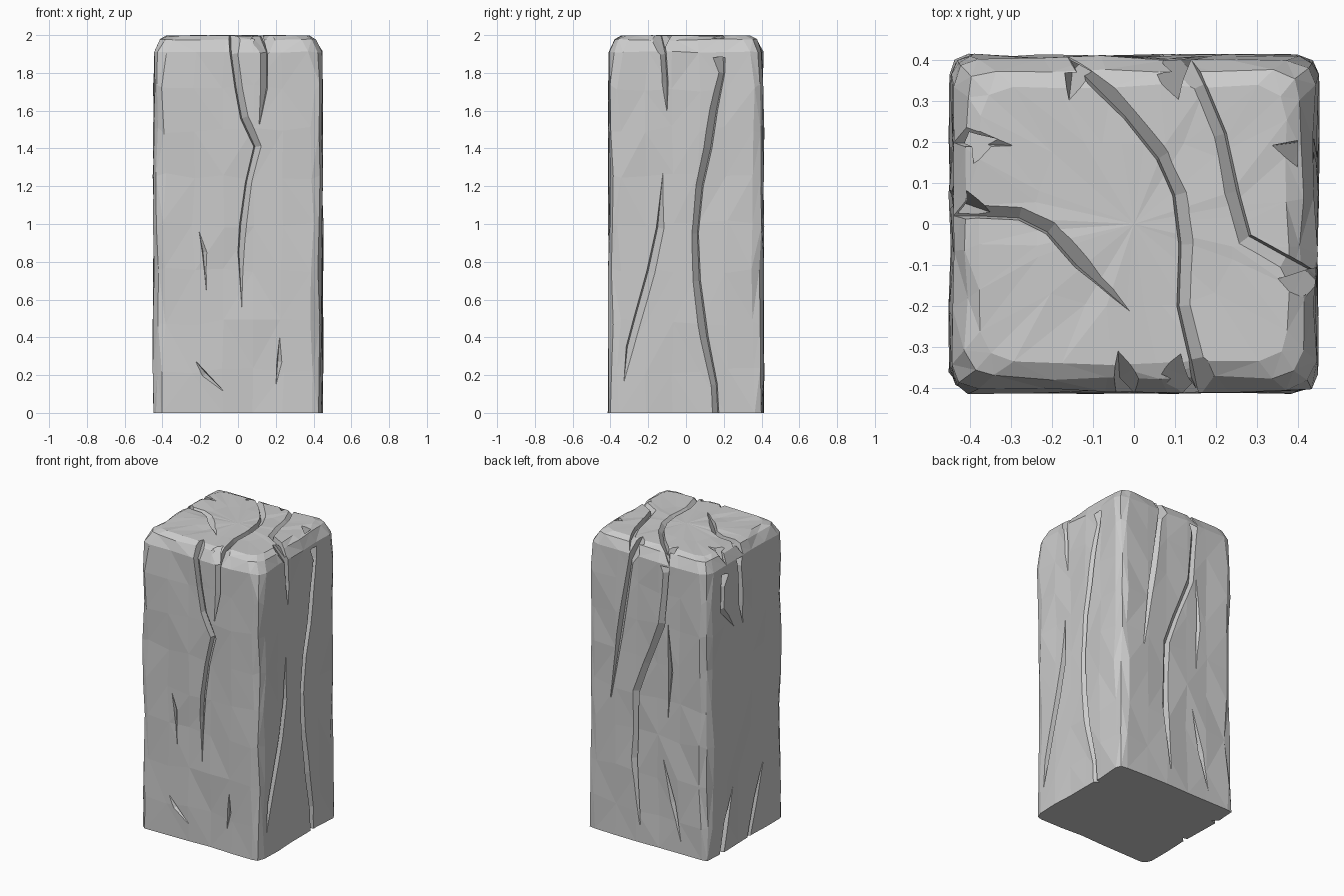
import bpy, bmesh, random
from mathutils import Vector

if "Cube" in bpy.data.objects:
    bpy.data.objects.remove(bpy.data.objects["Cube"])

random.seed(4)
HX, HY = 0.445, 0.408


def ring(hx, hy, c):
    """Rounded-corner rectangle with intermediate points along each side."""
    pts = []
    corners = [(1, -1), (1, 1), (-1, 1), (-1, -1)]
    for i, (sx, sy) in enumerate(corners):
        a = (sx * (hx - c), sy * hy)
        b = (sx * hx, sy * (hy - c))
        m = (sx * (hx - .28 * c), sy * (hy - .28 * c))
        pts += [a, m, b] if i % 2 == 0 else [b, m, a]
    out = []
    for i, p in enumerate(pts):
        out.append(p)
        if i % 3 == 2:
            q = pts[(i + 1) % 12]
            for k in (1, 2, 3, 4):
                t = k / 5
                out.append((p[0] + (q[0] - p[0]) * t, p[1] + (q[1] - p[1]) * t))
    return out


# Stone body: stacked irregular rings with a chamfered top
bm = bmesh.new()
levels = [(0, 0), (.22, 0), (.48, 0), (.75, 0), (1.0, 0), (1.25, 0), (1.5, 0),
          (1.72, 0), (1.915, .004), (1.98, .035), (2.0, .07), (2.0, .21)]
rings = []
for z, inset in levels:
    c = .055 + random.uniform(-.012, .012) + inset * .3
    vs = []
    for x, y in ring(HX - inset, HY - inset, c):
        j = .007
        dz = random.uniform(-.02, .02) if 0 < z < 1.9 else (random.uniform(-.008, 0) if z > 1.9 else 0)
        vs.append(bm.verts.new((x + random.uniform(-j, j), y + random.uniform(-j, j), z + dz)))
    rings.append(vs)
for a, b in zip(rings, rings[1:]):
    n = len(a)
    for i in range(n):
        bm.faces.new((a[i], a[(i + 1) % n], b[(i + 1) % n], b[i]))
bm.faces.new(rings[0][::-1])
mid = bm.verts.new((0, 0, 2.0))
top = rings[-1]
for i in range(len(top)):
    bm.faces.new((top[i], top[(i + 1) % len(top)], mid))
bmesh.ops.recalc_face_normals(bm, faces=bm.faces)
bmesh.ops.triangulate(bm, faces=[f for f in bm.faces if len(f.verts) == 4])
me = bpy.data.meshes.new("stone_pillar")
bm.to_mesh(me)
bm.free()
stone = bpy.data.objects.new("stone_pillar", me)
bpy.context.collection.objects.link(stone)

# Face frames: (u, v, height above the surface) -> world position
FRAMES = {
    "front": lambda u, v, h: (u, -HY - h, v),
    "back": lambda u, v, h: (u, HY + h, v),
    "right": lambda u, v, h: (HX + h, u, v),
    "left": lambda u, v, h: (-HX - h, u, v),
    "top": lambda u, v, h: (u, v, 2 + h),
}


def sink(face, u, v):
    """How far the chamfer drops the surface here."""
    if face == "top":
        return min(.09, 1.0 * max(0, abs(u) - .385, abs(v) - .345))
    return .75 * max(0, v - 1.915)


def crack(face, path, side=1, depth=.034, open_ends=""):
    """Carve a lopsided V groove along a path; closed ends taper out."""
    f = FRAMES[face]
    P = [Vector(p) for p in path]
    h, cm, secs = .022, bmesh.new(), []
    for i, p in enumerate(P):
        t = (P[min(i + 1, len(P) - 1)] - P[max(i - 1, 0)]).normalized()
        nrm = Vector((t.y, -t.x)) * side
        tapered = (i == 0 and "s" not in open_ends) or (i == len(P) - 1 and "e" not in open_ends)
        d = 0 if tapered else depth
        s = sink(face, *p)
        a, b = p + nrm * (d + h) * .95, p - nrm * (d + h) * .2
        secs.append([cm.verts.new(f(a.x, a.y, h - s)),
                     cm.verts.new(f(p.x, p.y, -d - s)),
                     cm.verts.new(f(b.x, b.y, h - s))])
    for A, B in zip(secs, secs[1:]):
        for k in range(3):
            q = (k + 1) % 3
            cm.faces.new((A[k], A[q], B[q]))
            cm.faces.new((A[k], B[q], B[k]))
    cm.faces.new(secs[0])
    cm.faces.new(secs[-1])
    bmesh.ops.recalc_face_normals(cm, faces=cm.faces)
    m = bpy.data.meshes.new("crack_cutter")
    cm.to_mesh(m)
    cm.free()
    cutter = bpy.data.objects.new("crack_cutter", m)
    cutter.hide_render = True
    bpy.context.collection.objects.link(cutter)
    mod = stone.modifiers.new("crack", 'BOOLEAN')
    mod.operation, mod.solver, mod.object = 'DIFFERENCE', 'EXACT', cutter
    bpy.context.view_layer.objects.active = stone
    bpy.ops.object.modifier_apply(modifier=mod.name)
    bpy.data.objects.remove(cutter)


# Cracks on the front
crack("front", [(-.04, 2.03), (-.035, 1.9), (-.01, 1.72), (.02, 1.56), (.09, 1.41), (.045, 1.22),
                (.015, 1.0), (.005, .85), (.02, .56)], -1, open_ends="s")
crack("front", [(.10, 2.03), (.15, 1.91), (.15, 1.72), (.115, 1.53)], 1, .03, "s")
crack("front", [(-.21, .98), (-.185, .85), (-.165, .62)], -1, .02)
crack("front", [(-.22, .27), (-.17, .21), (-.08, .12)], 1, .02)
crack("front", [(.22, .4), (.21, .27), (.2, .13)], -1, .025)

# Cracks on the right side
crack("right", [(-.14, 2.03), (-.11, 1.9), (-.10, 1.75), (-.1, 1.57)], 1, .03, "s")
crack("right", [(.19, 2.03), (.2, 1.8), (.16, 1.6), (.13, 1.4), (.085, 1.2), (.06, .95), (.07, .7),
                (.11, .4), (.16, .15), (.17, -.03)], 1, .034, "se")
crack("right", [(-.12, 1.3), (-.15, .98), (-.2, .75), (-.27, .5), (-.31, .35), (-.33, .15)], -1, .036)

# Cracks on the back
crack("back", [(.1, 2.03), (.14, 1.86), (.22, 1.35), (.27, .92)], 1, .036, "s")
crack("back", [(-.16, 2.03), (-.15, 1.85), (-.12, 1.5), (.0, 1.2), (.07, 1.0), (.08, .55), (.05, .12)],
      -1, .036, "s")
crack("back", [(-.15, 1.55), (-.16, 1.2), (-.15, .85)], 1, .03)
crack("back", [(-.12, .6), (-.2, .33), (-.25, .07)], -1, .034)

# Cracks on the left side
crack("left", [(.2, 2.03), (.25, 1.78), (.26, 1.62), (.1, 1.45)], 1, .04, "s")
crack("left", [(.02, 2.03), (.05, 1.85), (.04, 1.6), (.02, 1.42)], -1, .034, "s")
crack("left", [(-.17, .45), (-.1, .25), (-.02, -.03)], 1, .034, "e")
crack("left", [(.14, .4), (.2, .2), (.25, -.03)], -1, .034, "e")

# Cracks on the top
crack("top", [(-.48, .02), (-.38, .02), (-.28, .015), (-.21, -.02), (-.14, -.1), (.01, -.23)], -1, .034, "s")
crack("top", [(-.19, .44), (-.12, .36), (-.02, .26), (.06, .16), (.1, .07), (.115, -.05),
              (.11, -.2), (.14, -.33), (.16, -.43)], -1, .032, "se")
crack("top", [(.12, .44), (.17, .34), (.22, .22), (.25, .08), (.28, -.03), (.37, -.08), (.48, -.14)],
      1, .032, "se")
crack("top", [(-.48, .2), (-.38, .195), (-.28, .19)], -1, .036, "s")

for p in stone.data.polygons:
    p.use_smooth = False
